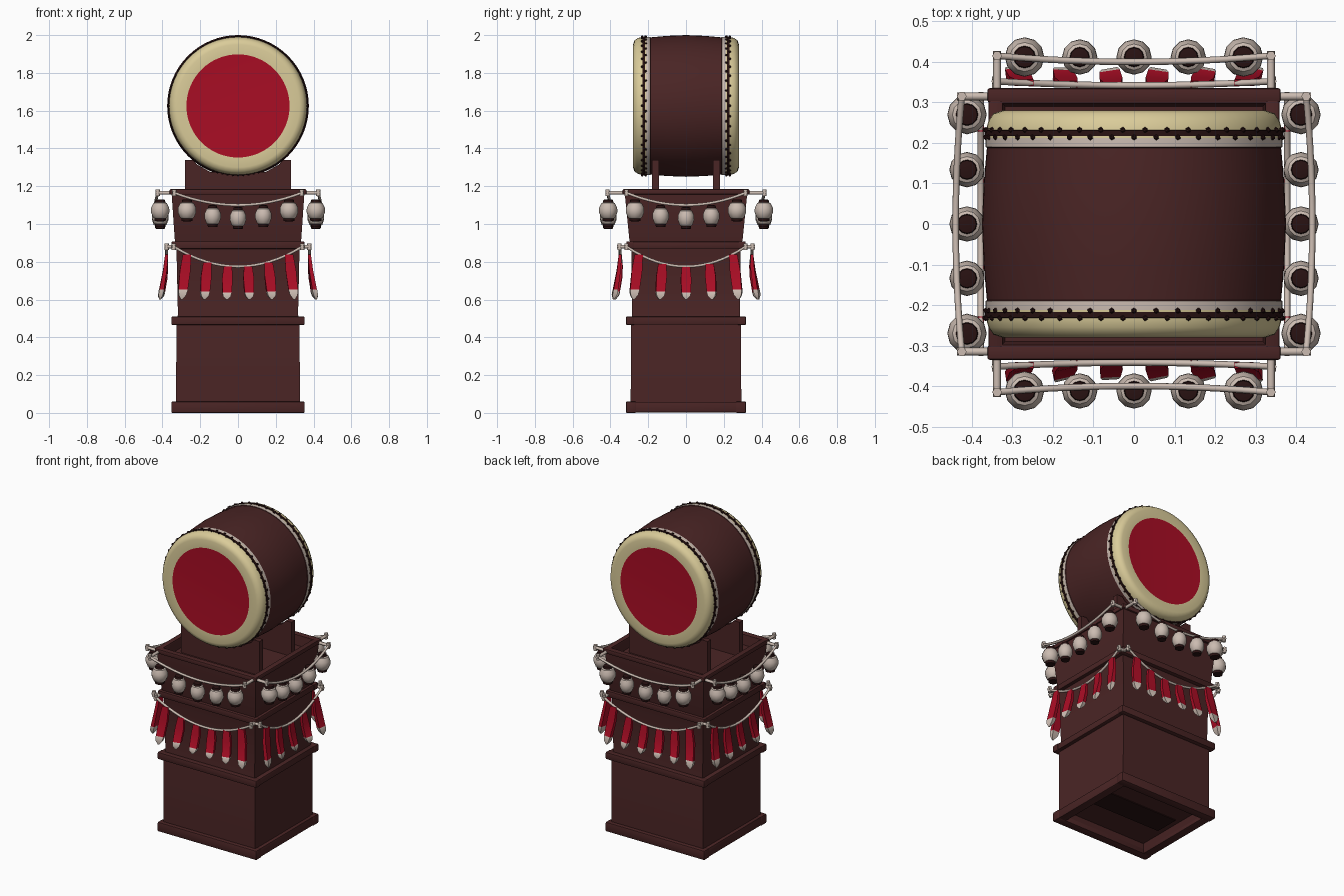
import bpy, bmesh, math, random
from mathutils import Vector, Matrix

if "Cube" in bpy.data.objects:
    bpy.data.objects.remove(bpy.data.objects["Cube"])
random.seed(4)


def mat(name, c):
    m = bpy.data.materials.new(name)
    m.diffuse_color = (*c, 1)
    m.use_nodes = True
    m.node_tree.nodes["Principled BSDF"].inputs["Base Color"].default_value = m.diffuse_color
    return m


WOOD = mat("dark_wood", (0.068, 0.018, 0.018))
RED = mat("red", (0.40, 0.004, 0.018))
CREAM = mat("cream_hide", (0.70, 0.60, 0.32))
WHITE = mat("off_white", (0.60, 0.50, 0.44))
BLACK = mat("near_black", (0.022, 0.006, 0.006))


def finish(name, bm, mats, angle=35):
    bmesh.ops.recalc_face_normals(bm, faces=bm.faces)
    me = bpy.data.meshes.new(name)
    bm.to_mesh(me)
    bm.free()
    for m in mats:
        me.materials.append(m)
    me.shade_smooth()
    me.set_sharp_from_angle(angle=math.radians(angle))
    ob = bpy.data.objects.new(name, me)
    bpy.context.collection.objects.link(ob)
    return ob


def loft(bm, rings, mat_of=lambda i: 0, caps=True):
    """Skin a list of equal-length point rings."""
    vs = [[bm.verts.new(p) for p in r] for r in rings]
    n = len(vs[0])
    for i in range(len(vs) - 1):
        for j in range(n):
            k = (j + 1) % n
            bm.faces.new((vs[i][j], vs[i][k], vs[i + 1][k], vs[i + 1][j])).material_index = mat_of(i)
    if caps:
        bm.faces.new(vs[0]).material_index = mat_of(0)
        bm.faces.new(vs[-1]).material_index = mat_of(len(vs) - 2)


def circle(r, h, n):
    return [(r * math.cos(a), r * math.sin(a), h) for a in (2 * math.pi * i / n for i in range(n))]


def rect(hx, hy, z):
    return [(-hx, -hy, z), (hx, -hy, z), (hx, hy, z), (-hx, hy, z)]


def box(name, size, loc, m, bevel=0.0):
    bm = bmesh.new()
    bmesh.ops.create_cube(bm, size=1, matrix=Matrix.Translation(loc) @ Matrix.Diagonal((*size, 1)))
    if bevel:
        bmesh.ops.bevel(bm, geom=bm.edges[:], offset=bevel, segments=2, affect='EDGES', profile=0.5)
    return finish(name, bm, [m])


def tube(name, pts, r, m):
    cu = bpy.data.curves.new(name, 'CURVE')
    cu.dimensions = '3D'
    cu.bevel_depth, cu.bevel_resolution, cu.use_fill_caps = r, 1, True
    sp = cu.splines.new('POLY')
    sp.points.add(len(pts) - 1)
    for p, q in zip(sp.points, pts):
        p.co = (*q, 1)
    cu.materials.append(m)
    ob = bpy.data.objects.new(name, cu)
    bpy.context.collection.objects.link(ob)
    return ob


# Tower: one lofted shell with recessed underside and recessed tray top
bm = bmesh.new()
loft(bm, [rect(*r) for r in (
    (.285, .255, .06), (.30, .27, .005), (.328, .293, .005), (.326, .291, .49),
    (.318, .285, .52), (.326, .29, .88), (.335, .30, .92), (.352, .325, 1.17),
    (.352, .325, 1.183), (.325, .298, 1.183), (.318, .29, 1.12))])
finish("tower", bm, [WOOD])
box("underside_patch", (.5, .16, .006), (0, 0, .058), BLACK)

# Trim rails around the tower
for name, hx, hy, z, h, t in (("base_rail", .353, .318, .03, .06, .055),
                              ("middle_rail", .353, .318, .488, .045, .045),
                              ("upper_rail", .352, .316, .888, .04, .04),
                              ("top_rail", .362, .335, 1.17, .03, .035)):
    for s in (-1, 1):
        box(name + "_long", (2 * hx, t, h), (0, s * (hy - t / 2), z), WOOD, .006)
        box(name + "_short", (t, 2 * hy - .012, h * .94), (s * (hx - t / 2 - .003), 0, z), WOOD, .006)

# Drum cradle plates with a curved saddle
for s in (-1, 1):
    arc = [(x, max(1.27, 1.615 - math.sqrt(.37 ** 2 - x * x))) for x in (.22, .15, .07, 0, -.07, -.15, -.22)]
    outline = [(-.28, 1.11), (.28, 1.11), (.28, 1.34), (.24, 1.34)] + arc + [(-.24, 1.34), (-.28, 1.34)]
    bm = bmesh.new()
    loft(bm, [[(x, s * .162 + d, z) for x, z in outline] for d in (-.018, .018)])
    finish("drum_cradle", bm, [WOOD])

# Drum: lathed profile (radius, position along axis), mirrored
half = [(.02, .276), (.273, .277), (.325, .28), (.347, .273), (.359, .255), (.364, .237),
        (.366, .212), (.366, .19), (.363, .188), (.371, .10)]
kinds = [1, 2, 2, 2, 2, 2, 3, 0, 0, 0]
prof = half + [(.375, 0)] + [(r, -y) for r, y in half[::-1]]
kinds = kinds + kinds[::-1]
DRUM = Matrix.Translation((0, 0, 1.625)) @ Matrix.Rotation(math.pi / 2, 4, 'X')
bm = bmesh.new()
loft(bm, [circle(r, y, 64) for r, y in prof], lambda i: kinds[i])
bm.transform(DRUM)
finish("drum", bm, [WOOD, RED, CREAM, WHITE], 50)

# Tack bands and studs around both drum ends
for s in (-1, 1):
    bm = bmesh.new()
    loft(bm, [circle(r, s * y, 64) for r, y in ((.36, .216), (.3685, .217), (.3685, .231), (.36, .232))], caps=False)
    for i in range(84):
        a = 2 * math.pi * i / 84
        p = Vector((.367 * math.cos(a), .367 * math.sin(a), s * (.214 if i % 2 else .232)))
        bmesh.ops.create_icosphere(bm, subdivisions=1, radius=.0075, matrix=Matrix.Translation(p))
    bm.transform(DRUM)
    finish("drum_tacks", bm, [BLACK])

# Shared lantern mesh: dark caps, pale ribbed body
lp = [(.012, .060), (.024, .058), (.026, .044), (.034, .040), (.045, .016), (.046, -.008),
      (.036, -.034), (.029, -.040), (.027, -.055), (.01, -.056)]
bm = bmesh.new()
loft(bm, [circle(r, z, 12) for r, z in lp], lambda i: 0 if 2 <= i <= 6 else 1)
lantern = finish("lantern", bm, [WHITE, BLACK])
lantern_mesh = lantern.data
bpy.data.objects.remove(lantern)


def banner(put, u, d, z0, lean):
    """Hanging red strip with a pale pointed tip, swinging outward."""
    bm = bmesh.new()
    tw = random.uniform(-.35, .35)
    rings = []
    for f, w, t in ((0, .022, .008), (.35, .028, .010), (.78, .025, .012), (.79, .025, .013),
                    (.90, .020, .012), (1, .004, .003)):
        z = z0 + (.60 - z0) * f
        cu, cd = u + lean * f, d + .035 * f ** 1.5
        c, s = math.cos(tw * f), math.sin(tw * f)
        rings.append([put(cu + a * w * c - b * t * s, cd + a * w * s + b * t * c, z)
                      for a, b in ((-1, -1), (1, -1), (1, 1), (-1, 1))])
    loft(bm, rings, lambda i: 0 if i < 2 else 1)
    finish("banner", bm, [RED, WHITE])


def garland_rope(name, put, e, d0, d1, z_end, sag):
    pts = []
    for i in range(17):
        t = i / 8 - 1
        k = 1 - t * t
        pts.append(put(t * e, d0 + (d1 - d0) * k, z_end - sag * k))
    tube(name, pts, .008, WHITE)


# Garlands on all four sides; put(u, d, z): u along the side, d outward
sides = (  # put, upper (half span, wall, reach, mid reach), lower (same), banner positions
    (lambda u, d, z: (u, -d, z), (.338, .32, .415, .40), (.34, .30, .352, .342), 6),
    (lambda u, d, z: (-u, d, z), (.338, .32, .415, .40), (.34, .30, .352, .342), 6),
    (lambda u, d, z: (d, u, z), (.315, .34, .425, .44), (.315, .33, .378, .378), 5),
    (lambda u, d, z: (-d, -u, z), (.315, .34, .425, .44), (.315, .33, .378, .378), 5))
for put, up, low, count in sides:
    for (e, wall, reach, mid), z, sag in ((up, 1.165, .065), (low, .88, .105)):
        for s in (-1, 1):
            tube("garland_rod", [put(s * e, wall, z), put(s * e, reach + .012, z)], .010, WHITE)
            tube("rod_knob", [put(s * e, reach, z - .018), put(s * e, reach, z + .018)], .012, WHITE)
        garland_rope("garland_rope", put, e, reach, mid, z, sag)
    # Lanterns on the upper rope
    for u, z, sc in ((-.27, 1.07, 1.06), (-.134, 1.04, .95), (0, 1.03, .95), (.134, 1.04, .95), (.27, 1.07, 1.06)):
        ob = bpy.data.objects.new("lantern", lantern_mesh)
        ob.location = put(u, .412, z)
        ob.scale = (sc, sc, 1)
        bpy.context.collection.objects.link(ob)
    # Banners on the lower rope
    e, _, reach, mid = low
    for i in range(count):
        t = 2 * i / (count - 1) - 1
        u = t * (.27 if count == 6 else .25)
        k = 1 - (u / e) ** 2
        banner(put, u, reach + (mid - reach) * k, .878 - .105 * k, .028 * t)
